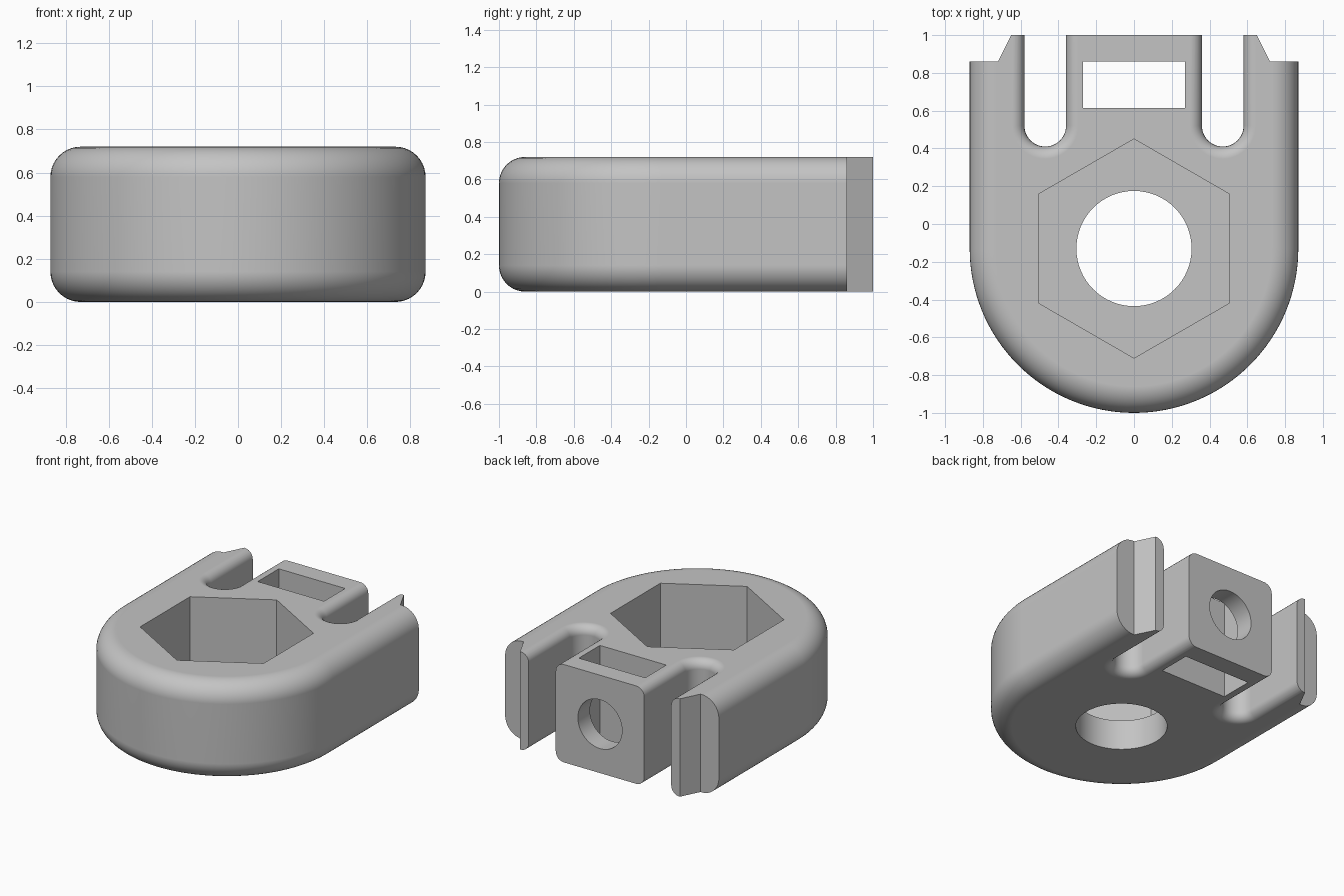
import bpy
from math import cos, sin, pi

if "Cube" in bpy.data.objects:
    bpy.data.objects.remove(bpy.data.objects["Cube"], do_unlink=True)

H = 0.72          # body thickness
R = 0.87          # half width and nose radius
NOSE_Y = -0.13    # centre of nose, hex pocket and bore

grey = bpy.data.materials.new("plain grey")
grey.use_nodes = True
grey.diffuse_color = (0.55, 0.55, 0.55, 1)
grey.node_tree.nodes["Principled BSDF"].inputs["Base Color"].default_value = (0.55, 0.55, 0.55, 1)


def loft(name, rings):
    """Closed solid through rings of equal point count, bottom to top."""
    n = len(rings[0])
    verts = [p for ring in rings for p in ring]
    faces = [list(range(n))[::-1], [len(verts) - n + i for i in range(n)]]
    for k in range(len(rings) - 1):
        for i in range(n):
            j = (i + 1) % n
            faces.append([k * n + i, k * n + j, (k + 1) * n + j, (k + 1) * n + i])
    mesh = bpy.data.meshes.new(name)
    mesh.from_pydata(verts, [], faces)
    mesh.materials.append(grey)
    obj = bpy.data.objects.new(name, mesh)
    bpy.context.collection.objects.link(obj)
    return obj


def prism(name, outline, z0, z1):
    return loft(name, [[(x, y, z) for x, y in outline] for z in (z0, z1)])


def u_shape(cx, cy, r, y_end, z, steps):
    """Half circle facing the front with straight sides running to y_end."""
    arc = [(cx + r * cos(pi + pi * i / steps), cy + r * sin(pi + pi * i / steps), z)
           for i in range(steps + 1)]
    return [(cx - r, y_end, z)] + arc + [(cx + r, y_end, z)]


def fillet(radius, steps):
    """Pairs of (inset, height) for rounded bottom and top edges."""
    low = [(radius * (1 - sin(a)), radius * (1 - cos(a)))
           for a in (pi / 2 * i / steps for i in range(steps + 1))]
    return low + [(d, H - z) for d, z in reversed(low)]


def ngon(cx, cy, r, n, start=0.0):
    return [(cx + r * cos(start + 2 * pi * i / n), cy + r * sin(start + 2 * pi * i / n))
            for i in range(n)]


# Rounded body
body = loft("clamp_body", [u_shape(0, NOSE_Y, R - d, 1.0, z, 64) for d, z in fillet(0.14, 10)])

cutters = []
for side, s in (("left", 1), ("right", -1)):
    # Slots with flared, rounded rims
    flare = 0.065
    profile = [(flare, -0.1)] + fillet(flare, 6) + [(flare, H + 0.1)]
    cutters.append(loft(side + "_slot_cutter",
                        [u_shape(s * 0.47, 0.52, 0.11 + d, 1.2, z, 24) for d, z in profile]))
    # Stepped arm ends with a slanted tooth
    step = [(0.72, 0.86), (1.0, 0.86), (1.0, 1.14), (0.58, 1.14)]
    outline = [(s * x, y) for x, y in step]
    cutters.append(prism(side + "_arm_step_cutter", outline[::s], -0.1, H + 0.1))

# Hex pocket, bore and nut slot
cutters.append(prism("hex_pocket_cutter", ngon(0, NOSE_Y, 0.58, 6, pi / 2), 0.22, H + 0.1))
cutters.append(prism("bore_cutter", ngon(0, NOSE_Y, 0.305, 64), -0.1, 0.4))
cutters.append(prism("nut_slot_cutter",
                     [(-0.27, 0.615), (0.27, 0.615), (0.27, 0.86), (-0.27, 0.86)], -0.1, H + 0.1))

# Screw hole from the back into the nut slot
screw = prism("screw_hole_cutter", ngon(0, 0, 0.18, 48), -0.2, 0.2)
screw.rotation_euler = (pi / 2, 0, 0)
screw.location = (0, 0.95, H / 2)
cutters.append(screw)

bpy.context.view_layer.update()
bpy.ops.object.select_all(action='DESELECT')
body.select_set(True)
bpy.context.view_layer.objects.active = body
for cutter in cutters:
    mod = body.modifiers.new(cutter.name, 'BOOLEAN')
    mod.operation = 'DIFFERENCE'
    mod.solver = 'EXACT'
    mod.object = cutter
    bpy.ops.object.modifier_apply(modifier=mod.name)
for cutter in cutters:
    bpy.data.objects.remove(cutter, do_unlink=True)

# Smooth fillets beside flat faces
bpy.ops.object.shade_smooth_by_angle(angle=pi / 6)
weighted = body.modifiers.new("flat_face_normals", 'WEIGHTED_NORMAL')
weighted.keep_sharp = True
